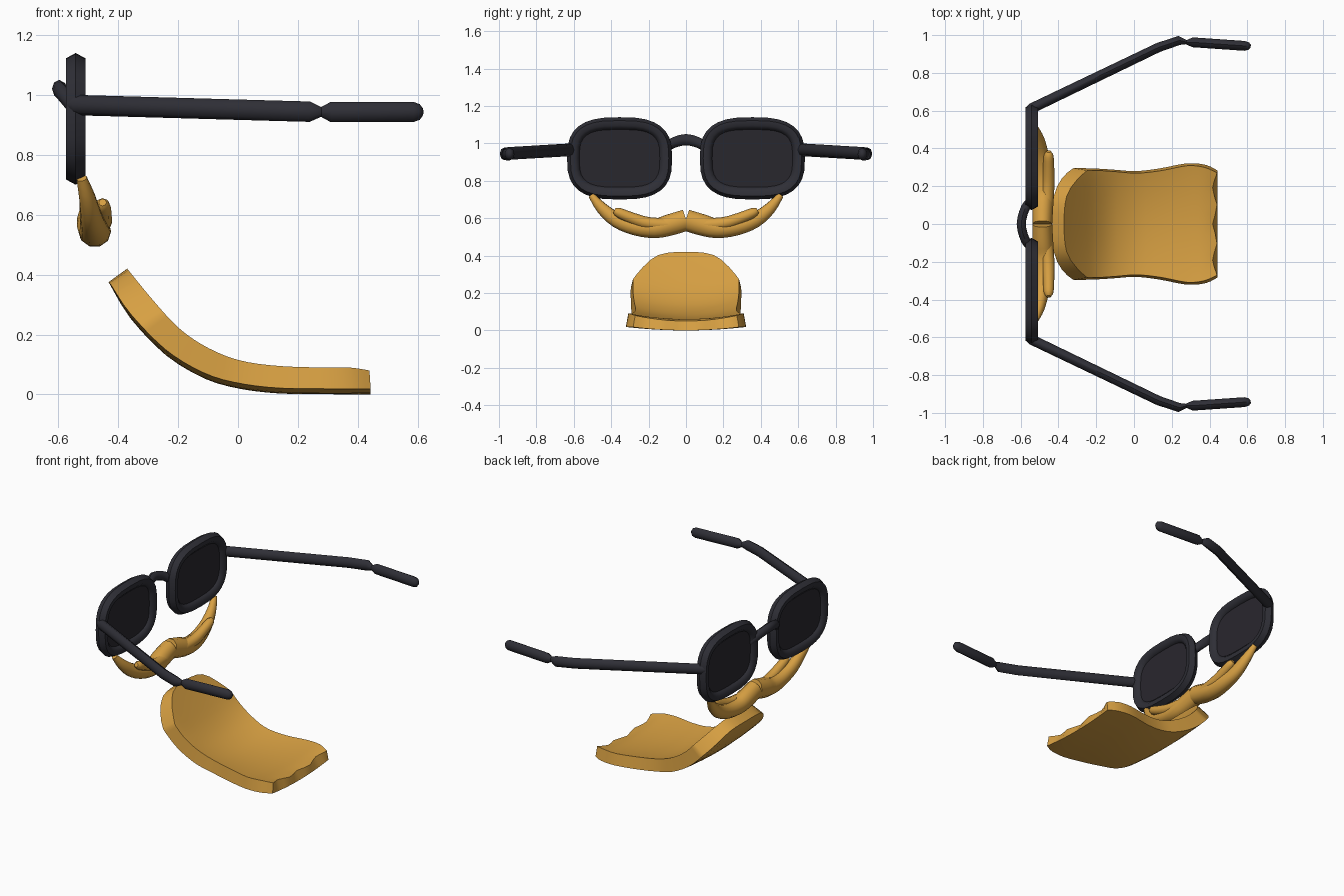
import bpy, bmesh, math
from mathutils import Vector

cube = bpy.data.objects.get("Cube")
if cube:
    bpy.data.objects.remove(cube, do_unlink=True)


def material(name, color):
    m = bpy.data.materials.new(name)
    m.use_nodes = True
    m.diffuse_color = (*color, 1)
    m.node_tree.nodes["Principled BSDF"].inputs["Base Color"].default_value = (*color, 1)
    return m


FRAME = material("frame black", (0.028, 0.028, 0.037))
LENS = material("lens black", (0.022, 0.02, 0.027))
GOLD = material("golden hair", (0.68, 0.35, 0.055))


def finish(name, bm, mat, angle=52):
    bmesh.ops.recalc_face_normals(bm, faces=bm.faces)
    mesh = bpy.data.meshes.new(name)
    bm.to_mesh(mesh)
    bm.free()
    mesh.materials.append(mat)
    ob = bpy.data.objects.new(name, mesh)
    bpy.context.collection.objects.link(ob)
    bpy.ops.object.select_all(action='DESELECT')
    ob.select_set(True)
    bpy.context.view_layer.objects.active = ob
    bpy.ops.object.shade_smooth_by_angle(angle=math.radians(angle))
    return ob


def bridge_rings(bm, a, b):
    n = len(a)
    for i in range(n):
        j = (i + 1) % n
        bm.faces.new((a[i], a[j], b[j], b[i]))


def smooth_path(pts, steps):
    """Catmull-Rom through points of any dimension."""
    out = []
    for i in range(len(pts) - 1):
        p0, p1, p2, p3 = (pts[max(0, min(len(pts) - 1, k))] for k in range(i - 1, i + 3))
        for s in range(steps):
            t = s / steps
            out.append([0.5 * (2 * b + (c - a) * t + (2 * a - 5 * b + 4 * c - d) * t * t
                               + (3 * b - a - 3 * c + d) * t ** 3)
                        for a, b, c, d in zip(p0, p1, p2, p3)])
    out.append(list(pts[-1]))
    return out


def tube(name, pts, mat, side=1, sides=8):
    """Points are x, y, z, horizontal radius, vertical radius."""
    bm = bmesh.new()
    cs = [Vector((p[0], p[1] * side, p[2])) for p in pts]
    rings = []
    for i, c in enumerate(cs):
        d = (cs[min(i + 1, len(cs) - 1)] - cs[max(i - 1, 0)]).normalized()
        u = d.cross(Vector((0, 0, 1))).normalized()
        v = u.cross(d)
        angles = [2 * math.pi * k / sides for k in range(sides)]
        rings.append([bm.verts.new(c + u * math.cos(a) * pts[i][3] + v * math.sin(a) * pts[i][4])
                      for a in angles])
    for a, b in zip(rings, rings[1:]):
        bridge_rings(bm, a, b)
    bm.faces.new(rings[0])
    bm.faces.new(rings[-1])
    return finish(name, bm, mat)


def outline(cy, cz, w, h, power, n=32):
    """Rounded rectangle in the y-z plane."""
    for k in range(n):
        a = 2 * math.pi * k / n
        c, s = math.cos(a), math.sin(a)
        yield (cy + w * math.copysign(abs(c) ** (2 / power), c),
               cz + h * math.copysign(abs(s) ** (2 / power), s))


# Rims and lenses
RIM_X, LENS_Y, LENS_Z = -0.542, 0.355, 0.92
SECTION = [(0, 0), (0.018, 0.033), (0.045, 0.033), (0.066, 0.014),
           (0.066, -0.014), (0.045, -0.033), (0.018, -0.033)]
for side, label in ((1, "left"), (-1, "right")):
    bm = bmesh.new()
    rings = []
    for inset, dx in SECTION:
        rings.append([bm.verts.new((RIM_X + dx, y, z)) for y, z in
                      outline(side * LENS_Y, LENS_Z, 0.281 - inset, 0.22 - inset, 2.8 + inset * 8)])
    for i, r in enumerate(rings):
        bridge_rings(bm, r, rings[(i + 1) % len(rings)])
    finish(label + "_rim", bm, FRAME, 50)

    bm = bmesh.new()
    faces = [[bm.verts.new((RIM_X + dx, y, z)) for y, z in
              outline(side * LENS_Y, LENS_Z, 0.225, 0.164, 3.3)] for dx in (-0.012, 0.012)]
    bridge_rings(bm, *faces)
    for f in faces:
        bm.faces.new(f)
    finish(label + "_lens", bm, LENS, 30)

    # Temple arm with a pinched hinge and a rounded ear tip
    tube(label + "_temple", [
        (-0.565, 0.60, 0.966, 0.018, 0.022), (-0.54, 0.613, 0.966, 0.027, 0.034),
        (0.13, 0.935, 0.947, 0.025, 0.034), (0.24, 0.972, 0.944, 0.024, 0.034),
        (0.28, 0.962, 0.943, 0.01, 0.015)], FRAME, side)
    tube(label + "_ear_tip", [
        (0.275, 0.962, 0.943, 0.01, 0.015), (0.31, 0.962, 0.943, 0.026, 0.034),
        (0.585, 0.943, 0.943, 0.026, 0.034), (0.607, 0.942, 0.943, 0.02, 0.026),
        (0.618, 0.941, 0.943, 0.008, 0.011)], FRAME, side)

    # Moustache half: main strand and the small front curl
    tube(label + "_moustache", smooth_path([
        (-0.485, 0.0, 0.59, 0.052, 0.06), (-0.483, 0.09, 0.563, 0.055, 0.06),
        (-0.478, 0.17, 0.544, 0.054, 0.053), (-0.48, 0.27, 0.553, 0.048, 0.047),
        (-0.49, 0.37, 0.59, 0.038, 0.042), (-0.503, 0.45, 0.654, 0.028, 0.032),
        (-0.522, 0.505, 0.722, 0.018, 0.017)], 3), GOLD, side, 10)
    tube(label + "_moustache_curl", smooth_path([
        (-0.465, 0.08, 0.565, 0.035, 0.035), (-0.455, 0.2, 0.572, 0.034, 0.034),
        (-0.452, 0.29, 0.6, 0.03, 0.031), (-0.452, 0.36, 0.63, 0.026, 0.026),
        (-0.452, 0.384, 0.641, 0.013, 0.013)], 3), GOLD, side)

# Nose bridge
tube("nose_bridge", smooth_path([
    (-0.54, -0.125, 0.955, 0.026, 0.03), (-0.575, -0.085, 0.995, 0.024, 0.028),
    (-0.597, 0, 1.02, 0.024, 0.03), (-0.575, 0.085, 0.995, 0.024, 0.028),
    (-0.54, 0.125, 0.955, 0.026, 0.03)], 3), FRAME)

# Beard: curved slab; stations are top x, top z, bottom x, bottom z, half width
STATIONS = smooth_path([
    (-0.37, 0.42, -0.432, 0.375, 0.27), (-0.28, 0.31, -0.36, 0.255, 0.29),
    (-0.19, 0.215, -0.24, 0.13, 0.292), (-0.09, 0.15, -0.11, 0.052, 0.285),
    (0.02, 0.11, 0.01, 0.018, 0.277), (0.15, 0.094, 0.14, 0.003, 0.292),
    (0.28, 0.09, 0.28, 0.001, 0.318), (0.37, 0.09, 0.38, 0, 0.31),
    (0.428, 0.08, 0.443, 0, 0.28)], 4)
ROWS, COLS = 24, 16


def station(s):
    f = min(max(s, 0), 1) * (len(STATIONS) - 1)
    i = min(int(f), len(STATIONS) - 2)
    return [a + (b - a) * (f - i) for a, b in zip(STATIONS[i], STATIONS[i + 1])]


bm = bmesh.new()
layers = ([], [])
for r in range(ROWS + 1):
    u = r / ROWS
    rows = ([], [])
    for c in range(COLS + 1):
        t = math.sin((2 * c / COLS - 1) * math.pi / 2)
        # Round off the upper corners
        tx, tz, bx, bz, w = station(u + (1 - u) ** 4 * 0.17 * abs(t) ** 3.2)
        dish = 0.03 * min(1, u * 3) * (1 - t * t)
        wave = 0.012 * max(0, u * 8 - 7) * math.cos(t * 9)
        rows[0].append(bm.verts.new((tx - wave, t * w * 0.97, tz - dish)))
        rows[1].append(bm.verts.new((bx, t * w * 1.01, bz + 0.018 * t * t)))
    for layer, row in zip(layers, rows):
        layer.append(row)
for layer in layers:
    for a, b in zip(layer, layer[1:]):
        for c in range(COLS):
            bm.faces.new((a[c], a[c + 1], b[c + 1], b[c]))


def rim_loop(g):
    return (g[0] + [row[-1] for row in g[1:-1]] + g[-1][::-1]
            + [row[0] for row in g[-2:0:-1]])


bridge_rings(bm, rim_loop(layers[0]), rim_loop(layers[1]))
finish("beard", bm, GOLD, 40)
